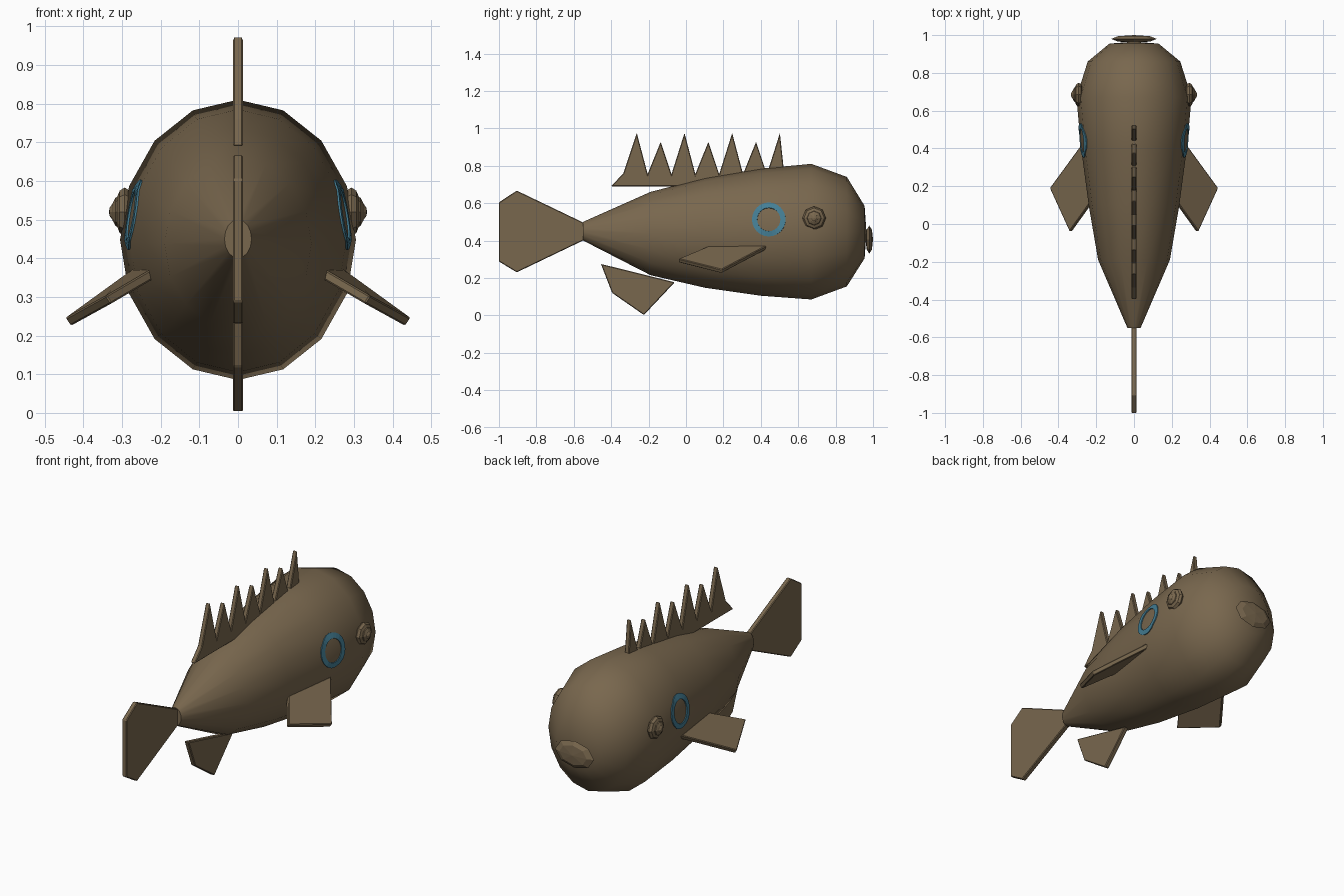
import bpy, bmesh, math
from mathutils import Vector
from mathutils.bvhtree import BVHTree

if "Cube" in bpy.data.objects:
    bpy.data.objects.remove(bpy.data.objects["Cube"])


def material(name, col):
    m = bpy.data.materials.new(name)
    m.diffuse_color = (*col, 1)
    m.use_nodes = True
    m.node_tree.nodes["Principled BSDF"].inputs["Base Color"].default_value = m.diffuse_color
    return m


BROWN = material("fish brown", (0.19, 0.136, 0.076))
BLUE = material("ring blue", (0.058, 0.21, 0.30))


def finish(name, bm, mat, smooth=None):
    bmesh.ops.recalc_face_normals(bm, faces=bm.faces[:])
    me = bpy.data.meshes.new(name)
    bm.to_mesh(me)
    bm.free()
    ob = bpy.data.objects.new(name, me)
    bpy.context.collection.objects.link(ob)
    me.materials.append(mat)
    if smooth:
        bpy.ops.object.select_all(action='DESELECT')
        ob.select_set(True)
        bpy.context.view_layer.objects.active = ob
        bpy.ops.object.shade_smooth_by_angle(angle=math.radians(smooth))
    return ob


# Body: 16-sided sections (y, bottom, top, half width)
sections = [(-0.55, 0.40, 0.50, 0.035), (-0.19, 0.215, 0.66, 0.19),
            (0.10, 0.148, 0.735, 0.24), (0.40, 0.105, 0.785, 0.28),
            (0.67, 0.085, 0.81, 0.305), (0.86, 0.155, 0.74, 0.245),
            (0.955, 0.305, 0.585, 0.13)]
bm = bmesh.new()
rings = []
for y, lo, hi, w in sections:
    cz, h = (lo + hi) / 2, (hi - lo) / 2
    rings.append([bm.verts.new((w * math.sin(i * math.pi / 8), y,
                                cz + h * math.cos(i * math.pi / 8))) for i in range(16)])
for a, b in zip(rings, rings[1:]):
    for i in range(16):
        j = (i + 1) % 16
        bm.faces.new((a[i], a[j], b[j], b[i]))
bm.faces.new(rings[0])
nose = bm.verts.new((0, 0.965, 0.445))
for i in range(16):
    bm.faces.new((rings[-1][i], rings[-1][(i + 1) % 16], nose))
bmesh.ops.recalc_face_normals(bm, faces=bm.faces[:])
tree = BVHTree.FromBMesh(bm)
finish("body", bm, BROWN, 60)


def skin(y, z):
    """Distance from the centre plane to the body side at y, z."""
    hit = tree.ray_cast(Vector((1, y, z)), Vector((-1, 0, 0)))[0]
    return hit.x if hit else 0


def slab(name, pts, normal, t):
    """Flat fin: 3D outline given a thickness along its normal."""
    n = Vector(normal).normalized() * t / 2
    bm = bmesh.new()
    a = [bm.verts.new(Vector(p) + n) for p in pts]
    b = [bm.verts.new(Vector(p) - n) for p in pts]
    bm.faces.new(a)
    bm.faces.new(b[::-1])
    for i in range(len(a)):
        j = (i + 1) % len(a)
        bm.faces.new((a[j], a[i], b[i], b[j]))
    ob = finish(name, bm, BROWN)
    bv = ob.modifiers.new("bevel", 'BEVEL')
    bv.width = 0.004
    bv.segments = 1
    return ob


def upright(name, pts):
    return slab(name, [(0, y, z) for y, z in pts], (1, 0, 0), 0.027)


# Fins on the centre plane
spikes = [(-0.40, 0.69), (-0.335, 0.76)]
for i in range(7):
    y = -0.263 + i * 0.1275
    spikes.append((y, 0.975 if i % 2 == 0 else 0.928))
    if i < 6:
        spikes.append((y + 0.058, 0.755))
spikes += [(0.525, 0.76), (0.525, 0.69)]
upright("dorsal_fin", spikes)
upright("tail_fin", [(-0.54, 0.492), (-0.905, 0.667), (-1, 0.604), (-1, 0.288),
                     (-0.905, 0.23), (-0.54, 0.405)])
upright("anal_fin", [(-0.455, 0.275), (-0.06, 0.177), (-0.225, 0.002), (-0.395, 0.12)])


def ball(name, loc, size, seg=8, ring=6, axis='X', smooth=None):
    bm = bmesh.new()
    bmesh.ops.create_uvsphere(bm, u_segments=seg, v_segments=ring, radius=1)
    for v in bm.verts:
        c = v.co
        p = (c.z, c.x, c.y) if axis == 'X' else (c.x, c.z, c.y)
        v.co = [loc[k] + p[k] * size[k] for k in range(3)]
    return finish(name, bm, BROWN, smooth)


def patch(name, s, cy, cz, r_out, r_in, mat, n=24):
    """Thin ring or disc laid over the side of the body."""
    bm = bmesh.new()
    loops = []
    for r in (r_out, r_in):
        loops.append([])
        for i in range(n):
            a = 2 * math.pi * i / n
            y, z = cy + r * math.cos(a), cz + r * math.sin(a)
            loops[-1].append(bm.verts.new((s * (skin(y, z) + 0.001), y, z)))
    for i in range(n):
        j = (i + 1) % n
        bm.faces.new((loops[0][i], loops[0][j], loops[1][j], loops[1][i]))
    ob = finish(name, bm, mat)
    so = ob.modifiers.new("thickness", 'SOLIDIFY')
    so.thickness = 0.008
    so.offset = 0
    return ob


# Paired parts
for s, side in ((1, "right"), (-1, "left")):
    fin = [(0.265, 0.43, 0.362), (0.44, 0.19, 0.235), (0.335, -0.04, 0.293), (0.22, 0.12, 0.36)]
    slab("pectoral_fin_" + side, [(s * x, y, z) for x, y, z in fin], (s * 0.55, 0, 0.83), 0.025)
    ball("eye_" + side, (s * 0.293, 0.685, 0.52), (0.026, 0.063, 0.063))
    ball("iris_" + side, (s * 0.306, 0.685, 0.52), (0.022, 0.042, 0.042))
    ball("pupil_" + side, (s * 0.318, 0.685, 0.52), (0.016, 0.022, 0.022))
    patch("cheek_ring_" + side, s, 0.443, 0.512, 0.09, 0.062, BLUE)

# Lips
ball("mouth", (0, 0.98, 0.405), (0.12, 0.02, 0.075), 8, 4, 'Y')
